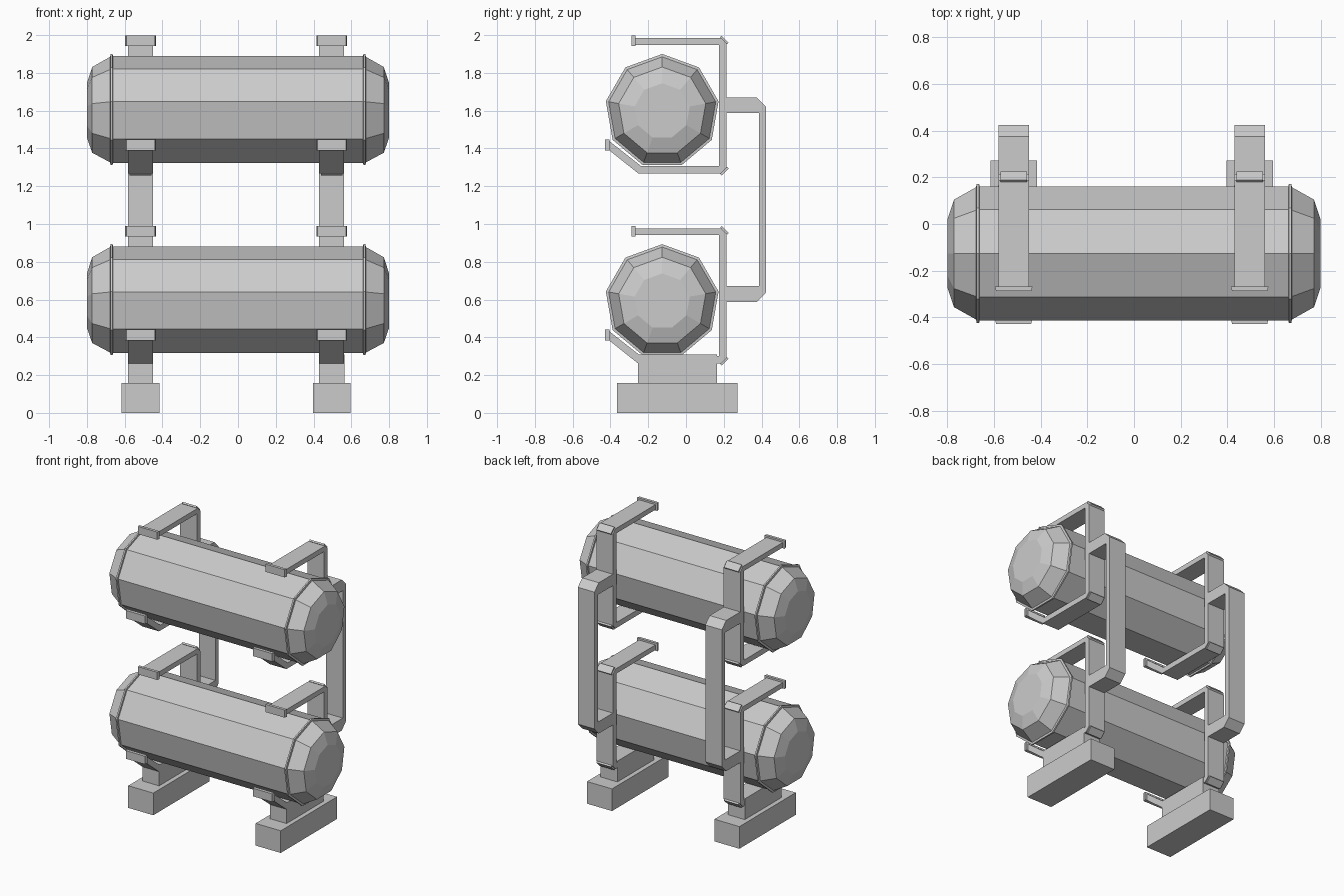
import bpy, bmesh
from math import sin, cos, pi
from mathutils import Matrix, Vector

cube = bpy.data.objects.get("Cube")
if cube:
    bpy.data.objects.remove(cube, do_unlink=True)

grey = bpy.data.materials.new("plain grey")
grey.use_nodes = True
COLOUR = (0.6, 0.6, 0.6, 1)
grey.diffuse_color = COLOUR
grey.node_tree.nodes["Principled BSDF"].inputs["Base Color"].default_value = COLOUR

TIER_STEP = 1.007            # height between the two tanks
FRAME_X = {"right": -0.516, "left": 0.496}
STRAP = 0.132                # width of the bent straps


def finish(name, bm):
    bmesh.ops.recalc_face_normals(bm, faces=bm.faces)
    mesh = bpy.data.meshes.new(name)
    bm.to_mesh(mesh)
    bm.free()
    mesh.materials.append(grey)
    obj = bpy.data.objects.new(name, mesh)
    bpy.context.scene.collection.objects.link(obj)
    return obj


def extrude_profile(name, points, x, width, dz=0.0):
    """Side outline given as (y, z), extruded across x."""
    bm = bmesh.new()
    face = bm.faces.new([bm.verts.new((x - width / 2, y, z + dz)) for y, z in points])
    geom = bmesh.ops.extrude_face_region(bm, geom=[face])["geom"]
    verts = [g for g in geom if isinstance(g, bmesh.types.BMVert)]
    bmesh.ops.translate(bm, verts=verts, vec=(width, 0, 0))
    return finish(name, bm)


def box(name, x, width, y, z, dz=0.0):
    return extrude_profile(name, [(y[0], z[0]), (y[1], z[0]), (y[1], z[1]), (y[0], z[1])],
                           x, width, dz)


def end_lip(name, x, y, z, dz):
    """Plate closing a strap end, narrowing towards the front."""
    obj = box(name, x, 0.162, y, z, dz)
    for v in obj.data.vertices:
        if v.co.y < (y[0] + y[1]) / 2:
            v.co.x = x + (v.co.x - x) * 0.93


def corner_plate(name, x, y, z, angle, dz):
    bm = bmesh.new()
    m = (Matrix.Translation((x, y, z + dz)) @ Matrix.Rotation(angle, 4, "X")
         @ Matrix.Diagonal((0.115, 0.052, 0.012, 1)))
    bmesh.ops.create_cube(bm, size=1, matrix=m)
    finish(name, bm)


def tank(name, centre):
    """Nine-sided vessel with raised seams and stepped domed ends."""
    half = [(0.8, 0.148), (0.772, 0.234), (0.677, 0.288), (0.675, 0.303),
            (0.664, 0.303), (0.662, 0.2915)]
    stations = half + [(-x, r) for x, r in reversed(half)]
    bm = bmesh.new()
    rings = []
    for x, r in stations:
        rings.append([bm.verts.new(centre + Vector((x, r * sin(a), r * cos(a))))
                      for a in (2 * pi * i / 9 for i in range(9))])
    for a, b in zip(rings, rings[1:]):
        for i in range(9):
            j = (i + 1) % 9
            bm.faces.new((a[i], a[j], b[j], b[i]))
    bm.faces.new(rings[0])
    bm.faces.new(rings[-1])
    finish(name, bm)


# Outline of the strap that holds one tank
CLAMP = [(-0.275, 1.984), (0.187, 1.984), (0.215, 1.956), (0.215, 1.298),
         (0.185, 1.268), (-0.253, 1.268), (-0.41, 1.393), (-0.41, 1.442),
         (-0.238, 1.307), (0.175, 1.307), (0.175, 1.948), (-0.275, 1.948)]

# Outline of the rear bracket joining both tiers
LINK = [(0.21, 1.669), (0.375, 1.669), (0.424, 1.62), (0.424, 0.638),
        (0.375, 0.587), (0.21, 0.587), (0.21, 0.672), (0.386, 0.672),
        (0.386, 1.587), (0.21, 1.587)]

# Tanks and their clamps, tier by tier
for tier, dz in (("upper", 0.0), ("lower", -TIER_STEP)):
    tank(f"{tier}_tank", Vector((0, -0.126, 1.597 + dz)))
    for side, x in FRAME_X.items():
        tag = f"{tier}_{side}"
        extrude_profile(f"{tag}_clamp", CLAMP, x, STRAP, dz)
        end_lip(f"{tag}_top_lip", x, (-0.288, -0.268), (1.942, 1.997), dz)
        end_lip(f"{tag}_bottom_lip", x, (-0.428, -0.405), (1.39, 1.448), dz)
        corner_plate(f"{tag}_top_corner", x, 0.203, 1.974, -pi / 4, dz)
        corner_plate(f"{tag}_bottom_corner", x, 0.203, 1.28, pi / 4, dz)

# Rear links, saddles and feet
for side, x in FRAME_X.items():
    extrude_profile(f"{side}_rear_link", LINK, x, STRAP)
    box(f"{side}_saddle", x, STRAP + 0.001, (-0.253, 0.165), (0.15, 0.308))
    box(f"{side}_foot", x, 0.199, (-0.366, 0.273), (0, 0.159))
